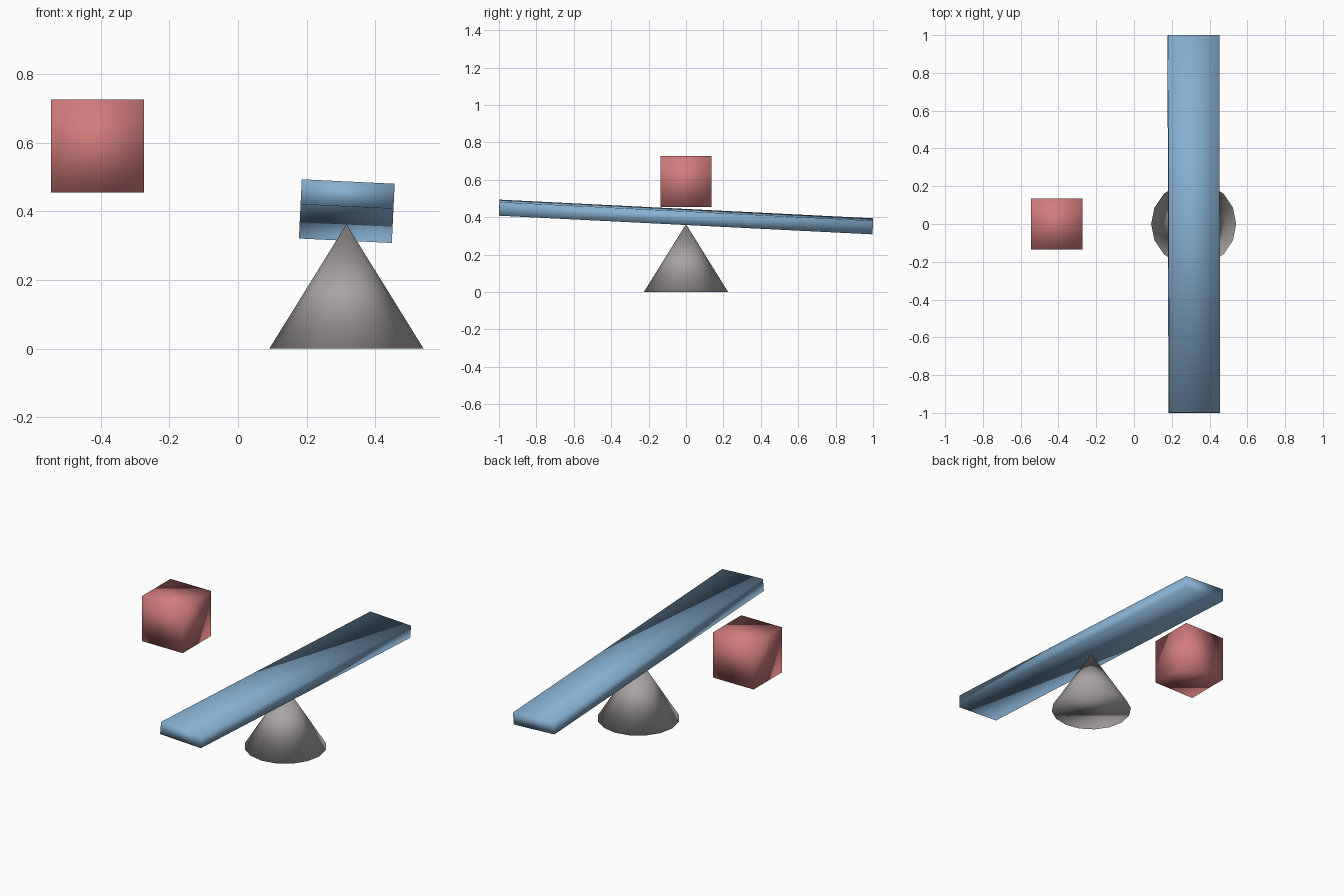
import bpy
from math import radians

cube = bpy.data.objects.get("Cube")
if cube:
    bpy.data.objects.remove(cube, do_unlink=True)


def material(name, rgb):
    mat = bpy.data.materials.new(name)
    mat.use_nodes = True
    mat.diffuse_color = (*rgb, 1)
    mat.node_tree.nodes["Principled BSDF"].inputs["Base Color"].default_value = (*rgb, 1)
    return mat


def finish(name, mat):
    obj = bpy.context.object
    obj.name = name
    obj.data.materials.append(mat)
    bpy.ops.object.shade_smooth()
    return obj


def box(name, mat, center, size, tilt=(0, 0, 0)):
    bpy.ops.mesh.primitive_cube_add(size=1, location=center, rotation=tilt)
    bpy.context.object.scale = size
    bpy.ops.object.transform_apply(location=False, rotation=False, scale=True)
    return finish(name, mat)


red = material("soft red", (0.64, 0.2, 0.2))
blue = material("sky blue", (0.24, 0.43, 0.63))
grey = material("warm grey", (0.4, 0.37, 0.37))

# Cone that the plank balances on
bpy.ops.mesh.primitive_cone_add(vertices=16, radius1=0.225, radius2=0, depth=0.363,
                                location=(0.316, 0, 0.1815))
finish("pivot_cone", grey)

# Plank, tipped along its length and slightly rolled
box("plank", blue, (0.317, 0, 0.401), (0.271, 2.0, 0.073),
    (radians(-2.86), radians(2.75), 0))

# Loose block beside the plank
box("block", red, (-0.409, 0, 0.591), (0.271, 0.271, 0.271))
